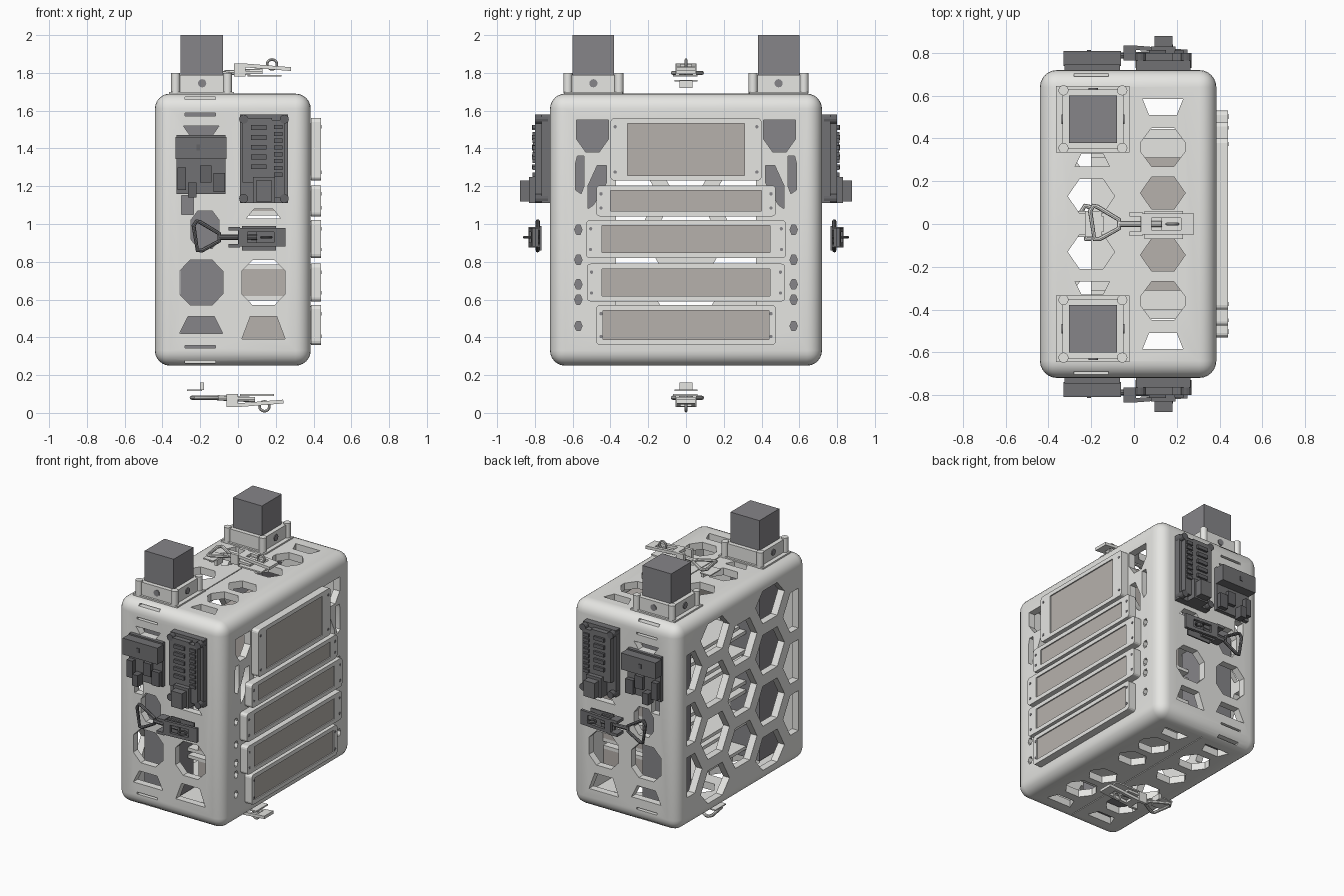
import bpy, bmesh, math
from mathutils import Matrix, Vector

cube = bpy.data.objects.get("Cube")
if cube:
    bpy.data.objects.remove(cube)


def material(name, r, g, b):
    m = bpy.data.materials.new(name)
    m.use_nodes = True
    m.diffuse_color = (r, g, b, 1)
    m.node_tree.nodes["Principled BSDF"].inputs["Base Color"].default_value = (r, g, b, 1)
    return m


LIGHT = material("light_grey", .79, .79, .765)
POST = material("post_grey", .24, .235, .25)
DARK = material("dark_grey", .165, .165, .172)
BLACK = material("charcoal", .125, .125, .132)
WARM = material("warm_grey", .47, .44, .415)
X_AXIS = Matrix.Rotation(math.pi / 2, 4, 'Y')
Y_AXIS = Matrix.Rotation(math.pi / 2, 4, 'X')


def finish(bm, name, mat, smooth=False):
    bmesh.ops.recalc_face_normals(bm, faces=bm.faces)
    me = bpy.data.meshes.new(name)
    bm.to_mesh(me)
    bm.free()
    return add(me, name, mat, smooth)


def add(me, name, mat, smooth=False):
    ob = bpy.data.objects.new(name, me)
    bpy.context.collection.objects.link(ob)
    if mat:
        me.materials.clear()
        me.materials.append(mat)
    if smooth:
        bpy.ops.object.select_all(action='DESELECT')
        ob.select_set(True)
        bpy.context.view_layer.objects.active = ob
        bpy.ops.object.shade_smooth_by_angle(angle=math.radians(35))
    return ob


def add_box(bm, x0, x1, y0, y1, z0, z1):
    size = Matrix.Diagonal((x1 - x0, y1 - y0, z1 - z0, 1))
    mid = Matrix.Translation(((x0 + x1) / 2, (y0 + y1) / 2, (z0 + z1) / 2))
    return bmesh.ops.create_cube(bm, size=1, matrix=mid @ size)["verts"]


def boxes(name, mat, *extents):
    bm = bmesh.new()
    for e in extents:
        add_box(bm, *e)
    return finish(bm, name, mat)


def cylinder(bm, x, y, z, r, depth, rot=Matrix(), sides=12):
    bmesh.ops.create_cone(bm, cap_ends=True, segments=sides, radius1=r, radius2=r,
                          depth=depth, matrix=Matrix.Translation((x, y, z)) @ rot)


def prism(bm, pts, axis, lo, hi):
    at = {'x': lambda a, b, t: (t, a, b), 'y': lambda a, b, t: (a, t, b),
          'z': lambda a, b, t: (a, b, t)}[axis]
    rings = [[bm.verts.new(at(a, b, t)) for a, b in pts] for t in (lo, hi)]
    for ring in rings:
        bm.faces.new(ring)
    for i in range(len(pts)):
        j = (i + 1) % len(pts)
        bm.faces.new((rings[0][i], rings[0][j], rings[1][j], rings[1][i]))


def cell(cx, cy, w, h, flat=0.0):
    # Hexagon with side points, optionally blunted to an octagon
    side = [(1, flat), (1, -flat)] if flat else [(1, 0)]
    right = [(cx + s * w / 2, cy + f) for s, f in side]
    left = [(2 * cx - a, 2 * cy - b) for a, b in right]
    top = [(cx - w / 4, cy + h / 2), (cx + w / 4, cy + h / 2)]
    low = [(cx + w / 4, cy - h / 2), (cx - w / 4, cy - h / 2)]
    return top + right + low + left


def trapezoid(cx, wide, narrow, b_wide, b_narrow):
    return [(cx - wide / 2, b_wide), (cx + wide / 2, b_wide),
            (cx + narrow / 2, b_narrow), (cx - narrow / 2, b_narrow)]


def rect(a0, a1, b0, b1):
    return [(a0, b0), (a1, b0), (a1, b1), (a0, b1)]


def clip(pts, limit, top, bottom):
    # Keep pierced cells inside the flat area of the panel
    out = []
    for a, b in pts:
        q = (max(-limit, min(limit, a)), max(bottom, min(top, b)))
        if q not in out:
            out.append(q)
    return out


def mirror_back(ob):
    me = ob.data.copy()
    me.transform(Matrix.Diagonal((1, -1, 1, 1)))
    me.flip_normals()
    add(me, ob.name + "_back", None)


# Case: rounded hollow box with pierced walls
bm = bmesh.new()
add_box(bm, -.44, .385, -.72, .72, .25, 1.69)
bmesh.ops.bevel(bm, geom=bm.edges[:], offset=.08, segments=6, profile=.5, affect='EDGES')
case = finish(bm, "case", LIGHT)
inner = boxes("case_cavity", None, (-.39, .335, -.67, .67, .30, 1.64))

bm = bmesh.new()
for s in (-1, 1):
    # Front and back walls
    front = [rect(-.30, -.235, 1.05, 1.15), cell(-.175, .97, .15, .2, .05),
             trapezoid(.135, .18, .1, 1.03, 1.08), trapezoid(-.195, .19, .12, 1.52, 1.47)]
    for x in (-.195, .135):
        front += [cell(x, .69, .23, .24, .06), trapezoid(x, .23, .14, .39 if x > 0 else .42, .51)]
    front += [rect(-.28, -.12, z - .007, z + .007) for z in (.27, .35, 1.58, 1.665)]
    for pts in front:
        prism(bm, pts, 'y', s * .64, s * .8)
    # Top and bottom walls
    both = [cell(.135, s * .145, .21, .15), cell(-.2, s * .13, .22, .16),
            cell(.135, s * .36, .21, .18, .02), trapezoid(.135, .19, .13, s * .585, s * .51)]
    top = [trapezoid(-.195, .16, .1, s * .27, s * .33)]
    bottom = [cell(-.2, s * .36, .21, .18, .02), trapezoid(-.2, .19, .13, s * .585, s * .51)]
    for lo, hi, shapes in ((.2, .32, both + bottom), (1.62, 1.8, both + top)):
        for pts in shapes:
            prism(bm, pts, 'z', lo, hi)
    # Small openings beside the module bay
    corner = [(.41, 1.55), (.58, 1.55), (.58, 1.45), (.53, 1.38), (.46, 1.38), (.41, 1.45)]
    slant = [(.54, 1.36), (.575, 1.36), (.585, 1.32), (.585, 1.18), (.555, 1.16), (.54, 1.2)]
    notch = [(.42, 1.31), (.47, 1.31), (.52, 1.2), (.52, 1.08), (.49, 1.1), (.42, 1.22)]
    for pts in [corner, slant, notch] + [cell(.57, z, .04, .05) for z in (.46, .6, .68, .81, .97)]:
        prism(bm, [(s * a, b) for a, b in pts], 'x', .3, .45)
prism(bm, rect(-.37, .37, .39, 1.54), 'x', .3, .45)
# Seam between the two halves
for z in (.25, 1.69):
    add_box(bm, -.032, -.026, -.64, .64, z - .006, z + .006)
# Honeycomb wall
for col in range(-2, 3):
    for row in range(-2, 3):
        z = .97 + .36 * row + (.18 if col % 2 else 0)
        pts = clip(cell(col * .305, z, .32, .28), .62, 1.6, .34)
        if .3 < z < 1.65 and len(pts) > 3:
            prism(bm, pts, 'x', -.5, -.38)
holes = finish(bm, "case_holes", None)
for cutter in (inner, holes):
    mod = case.modifiers.new("cut", 'BOOLEAN')
    mod.operation, mod.solver, mod.object = 'DIFFERENCE', 'EXACT', cutter
dg = bpy.context.evaluated_depsgraph_get()
cut_mesh = bpy.data.meshes.new_from_object(case.evaluated_get(dg))
for ob in (case, inner, holes):
    bpy.data.objects.remove(ob)
add(cut_mesh, "case", LIGHT, True)

# Plug-in modules with shelves: width, bottom, top, face width
modules = [(.40, 1.23, 1.56, .31), (.475, 1.04, 1.205, .40), (.53, .82, 1.02, .445),
           (.525, .59, .79, .445), (.475, .36, .57, .44)]
for n, (w, z0, z1, f) in enumerate(modules):
    low, high = z0 + .028, z1 - .028
    boxes(f"module_body_{n}", WARM, (.0, .432, -f, f, low, high))
    shelves = [(-.2, .386, -f, f, z0 + .005, low)]
    if n:
        shelves.append((-.2, .386, -f, f, high, z1 - .005))
    boxes(f"module_shelves_{n}", LIGHT, *shelves)
    bm = bmesh.new()
    add_box(bm, .386, .44, -w, w, z0, z1)
    corners = [e for e in bm.edges if abs(e.verts[0].co.x - e.verts[1].co.x) > .01]
    bmesh.ops.bevel(bm, geom=corners, offset=.02, segments=3, profile=.5, affect='EDGES')
    plate = finish(bm, f"module_plate_{n}", LIGHT)
    hole = boxes("plate_cutter", None, (.3, .5, -f, f, low, high))
    mod = plate.modifiers.new("window", 'BOOLEAN')
    mod.operation, mod.solver, mod.object = 'DIFFERENCE', 'EXACT', hole
    hole.hide_render = True
    hole.hide_set(True)
    bm = bmesh.new()
    for s in (-1, 1):
        for z in (z0 + .045, z1 - .045):
            cylinder(bm, .441, s * (w - .025), z, .009, .004, X_AXIS)
    finish(bm, f"module_screws_{n}", POST)

# Square posts and their sockets, front and back
mirror_back(boxes("post", POST, (-.305, -.08, -.6, -.38, .31, 2)))
bm = bmesh.new()
for e in ((-.335, -.305), (-.08, -.05)):
    add_box(bm, *e, -.63, -.35, 1.685, 1.79)
for e in ((-.63, -.6), (-.38, -.35)):
    add_box(bm, -.305, -.08, *e, 1.685, 1.79)
add_box(bm, -.365, -.02, -.645, -.335, 1.685, 1.7)
for x in (-.33, -.055):
    for y in (-.625, -.355):
        cylinder(bm, x, y, 1.745, .024, .11)
mirror_back(finish(bm, "post_socket", LIGHT, True))
bm = bmesh.new()
cylinder(bm, -.19, -.632, 1.745, .022, .006, Y_AXIS)
for x in (-.337, -.048):
    cylinder(bm, x, -.49, 1.745, .022, .006, X_AXIS)
mirror_back(finish(bm, "socket_screws", POST, True))

# Circuit board with stacked parts
mirror_back(boxes("circuit_board", DARK, (-.325, -.065, -.745, -.72, 1.16, 1.47),
                  (-.33, -.06, -.81, -.74, 1.345, 1.46)))
mirror_back(boxes("board_parts", BLACK, (-.32, -.275, -.78, -.74, 1.18, 1.3),
                  (-.265, -.22, -.8, -.74, 1.14, 1.22), (-.2, -.14, -.77, -.74, 1.22, 1.31),
                  (-.13, -.07, -.775, -.74, 1.17, 1.27), (-.22, -.2, -.815, -.8, 1.39, 1.42)))

# Power controller with ribs and terminals
mirror_back(boxes("controller_body", DARK, (.01, .265, -.765, -.715, 1.11, 1.58),
                  (.025, .18, -.8, -.74, 1.22, 1.56), (.18, .245, -.8, -.74, 1.14, 1.55)))
bm = bmesh.new()
for i in range(5):
    z = 1.29 + i * .052
    add_box(bm, .07, .15, -.815, -.78, z, z + .025)
for i in range(8):
    z = 1.25 + i * .036
    add_box(bm, .19, .235, -.812, -.77, z, z + .022)
for x in (.03, .245):
    for z in (1.135, 1.555):
        cylinder(bm, x, -.765, z, .024, .07, Y_AXIS)
mirror_back(finish(bm, "controller_terminals", BLACK))
mirror_back(boxes("power_connector", DARK, (.08, .195, -.83, -.74, 1.11, 1.25),
                  (.095, .18, -.88, -.82, 1.12, 1.23)))


# Toggle latches: u along x, v across, w outward
def tube(name, pts, r, mat, frame, cyclic=True):
    cu = bpy.data.curves.new(name, 'CURVE')
    cu.dimensions, cu.bevel_depth, cu.bevel_resolution = '3D', r, 2
    sp = cu.splines.new('POLY')
    sp.points.add(len(pts) - 1)
    for p, q in zip(sp.points, pts):
        p.co = (*q, 1)
    sp.use_cyclic_u = cyclic
    tmp = bpy.data.objects.new(name, cu)
    me = bpy.data.meshes.new_from_object(tmp)
    bpy.data.objects.remove(tmp)
    place(add(me, name, mat, True), frame)


def place(ob, frame):
    ob.data.transform(frame)
    if frame.determinant() < 0:
        ob.data.flip_normals()


def latch(name, mat, frame, hook=False):
    loop = [(-.22, .085, 0), (-.2, .08, 0), (-.1, .02, 0), (-.1, -.02, 0),
            (-.19, -.07, 0), (-.215, -.07, 0), (-.235, .06, 0)]
    tube(name + "_loop", loop, .011, mat, frame)
    tube(name + "_rod", [(-.1, 0, 0), (.1, 0, .01)], .014, mat, frame, False)
    ring = [(.15 + .026 * math.cos(a), 0, .045 + .026 * math.sin(a))
            for a in [i * math.pi / 8 for i in range(16)]]
    tube(name + "_ring", ring, .007, mat, frame)
    place(boxes(name + "_bracket", mat, (-.05, .01, -.055, -.035, -.02, .05),
                (-.05, .01, .035, .055, -.02, .05), (.0, .1, -.05, .05, -.005, .01),
                (.02, .2, -.07, .06, -.02, -.01)), frame)
    lever = boxes(name + "_lever", mat, (0, .25, -.05, -.028, 0, .02),
                  (0, .25, .028, .05, 0, .02), (.19, .25, -.05, .05, 0, .02),
                  (.0, .05, -.05, .05, 0, .02))
    lever.data.transform(Matrix.Translation((0, 0, .03)) @ Matrix.Rotation(.08, 4, 'Y'))
    place(lever, frame)
    if hook:
        place(boxes(name + "_hook", mat, (-.26, -.18, -.06, .06, -.045, -.037),
                    (-.19, -.17, -.035, .035, -.08, -.04)), frame)


def frame(origin, v, w):
    m = Matrix((Vector((1, 0, 0)), Vector(v), Vector(w))).transposed().to_4x4()
    return Matrix.Translation(origin) @ m


latch("front_latch", DARK, frame((0, -.785, .93), (0, 0, 1), (0, -1, 0)))
latch("back_latch", DARK, frame((0, .785, .93), (0, 0, 1), (0, 1, 0)))
latch("top_latch", LIGHT, frame((.03, 0, 1.8), (0, 1, 0), (0, 0, 1)), True)
latch("bottom_latch", LIGHT, frame((-.01, 0, .08), (0, 1, 0), (0, 0, -1)), True)
